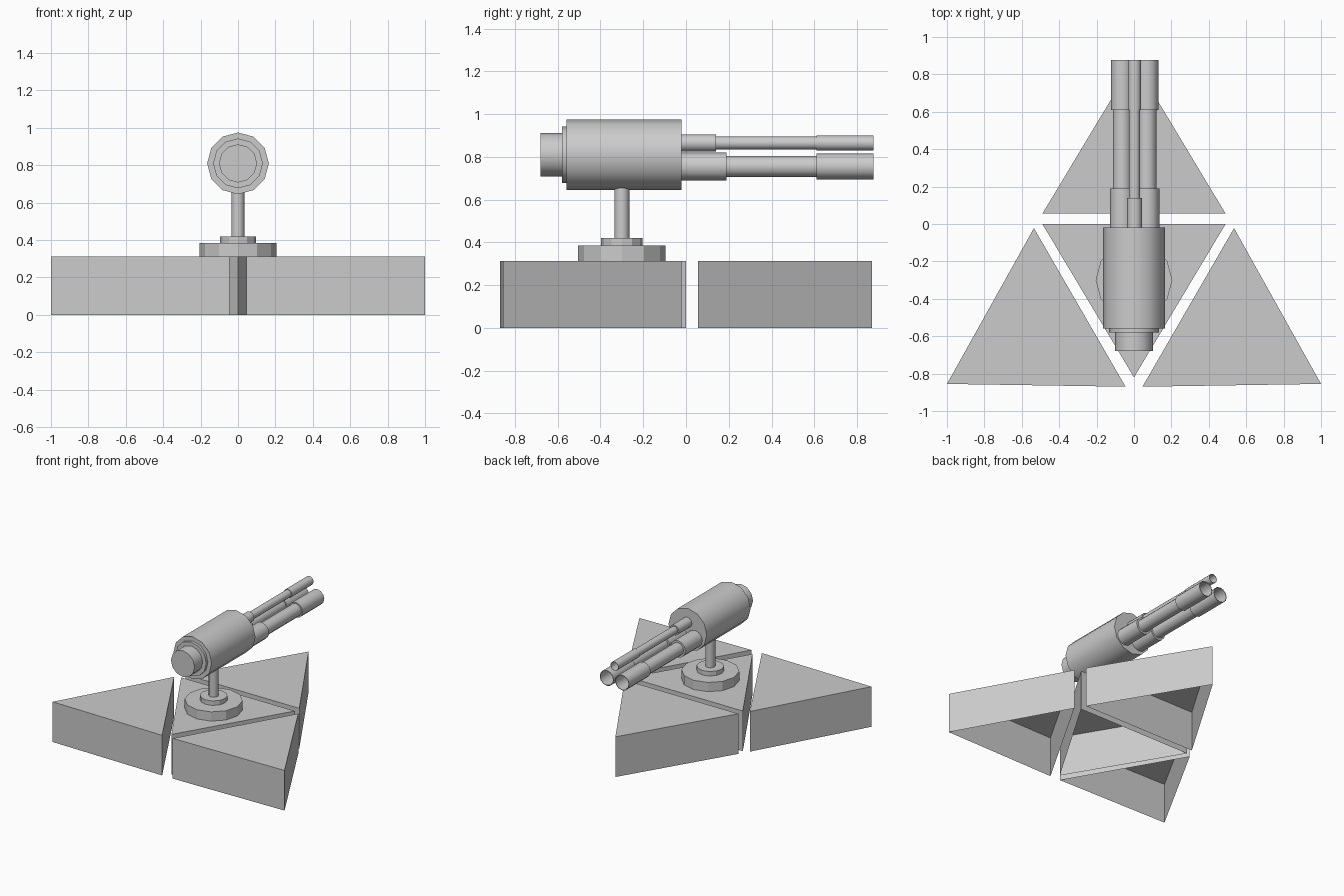
import bpy, bmesh
from math import sin, cos, pi, radians

if "Cube" in bpy.data.objects:
    bpy.data.objects.remove(bpy.data.objects["Cube"])

SIDES = 12
TILE_H = 0.313


def finish(name, bm, smooth=False):
    bmesh.ops.recalc_face_normals(bm, faces=bm.faces)
    me = bpy.data.meshes.new(name)
    bm.to_mesh(me)
    bm.free()
    ob = bpy.data.objects.new(name, me)
    bpy.context.collection.objects.link(ob)
    if smooth:
        bpy.ops.object.select_all(action='DESELECT')
        ob.select_set(True)
        bpy.context.view_layer.objects.active = ob
        bpy.ops.object.shade_smooth_by_angle(angle=radians(40))
    return ob


def tile(name, corners):
    """Triangular block, open underneath."""
    bm = bmesh.new()
    low = [bm.verts.new((x, y, 0)) for x, y in corners]
    top = [bm.verts.new((x, y, TILE_H)) for x, y in corners]
    bm.faces.new(top)
    for i in range(3):
        j = (i + 1) % 3
        bm.faces.new((low[i], low[j], top[j], top[i]))
    # open shell: make sure the top faces up
    ob = finish(name, bm)
    if ob.data.polygons[0].normal.z < 0:
        ob.data.flip_normals()


def lathe(name, profile, axis, origin, smooth=True):
    """Revolve (radius, distance) pairs around the y or z axis, capping both ends."""
    ox, oy, oz = origin
    bm = bmesh.new()
    rings = []
    for r, d in profile:
        ring = []
        for i in range(SIDES):
            a, b = r * cos(2 * pi * i / SIDES), r * sin(2 * pi * i / SIDES)
            p = (ox + a, oy + b, oz + d) if axis == 'z' else (ox + a, oy + d, oz + b)
            ring.append(bm.verts.new(p))
        rings.append(ring)
    for r0, r1 in zip(rings, rings[1:]):
        for i in range(SIDES):
            j = (i + 1) % SIDES
            bm.faces.new((r0[i], r0[j], r1[j], r1[i]))
    bm.faces.new(rings[0])
    bm.faces.new(rings[-1])
    finish(name, bm, smooth)


def barrel(name, x, z, collar, tube, muzzle, collar_end):
    """Collar, tube and hollow muzzle in one profile."""
    bore = muzzle * 0.93
    lathe(name, [(collar, -0.02), (collar, collar_end), (tube, collar_end), (tube, 0.61),
                 (muzzle, 0.61), (muzzle, 0.877), (bore, 0.877), (bore, 0.615)],
          'y', (x, 0, z))


# Base tiles
tile("centre_tile", [(-0.49, 0), (0.49, 0), (0, -0.82)])
tile("back_tile", [(-0.49, 0.055), (0.49, 0.055), (0, 0.87)])
for side, s in (("left", -1), ("right", 1)):
    tile(side + "_tile", [(s, -0.855), (s * 0.045, -0.87), (s * 0.535, -0.022)])

# Pedestal
lathe("pedestal_disc", [(0.205, 0.313), (0.205, 0.385)], 'z', (0, -0.3, 0), False)
lathe("pedestal_collar", [(0.097, 0.385), (0.097, 0.42)], 'z', (0, -0.3, 0), False)
lathe("pedestal_post", [(0.035, 0.42), (0.035, 0.66)], 'z', (0, -0.3, 0))

# Turret body with stepped rear cap
lathe("turret_body", [(0.102, -0.68), (0.102, -0.58), (0.133, -0.58), (0.133, -0.56),
                      (0.165, -0.56), (0.165, -0.02)], 'y', (0, 0, 0.81))

# Barrels
barrel("left_barrel", -0.063, 0.755, 0.065, 0.05, 0.06, 0.19)
barrel("right_barrel", 0.07, 0.755, 0.065, 0.05, 0.06, 0.19)
barrel("upper_barrel", 0.003, 0.865, 0.04, 0.03, 0.035, 0.14)
